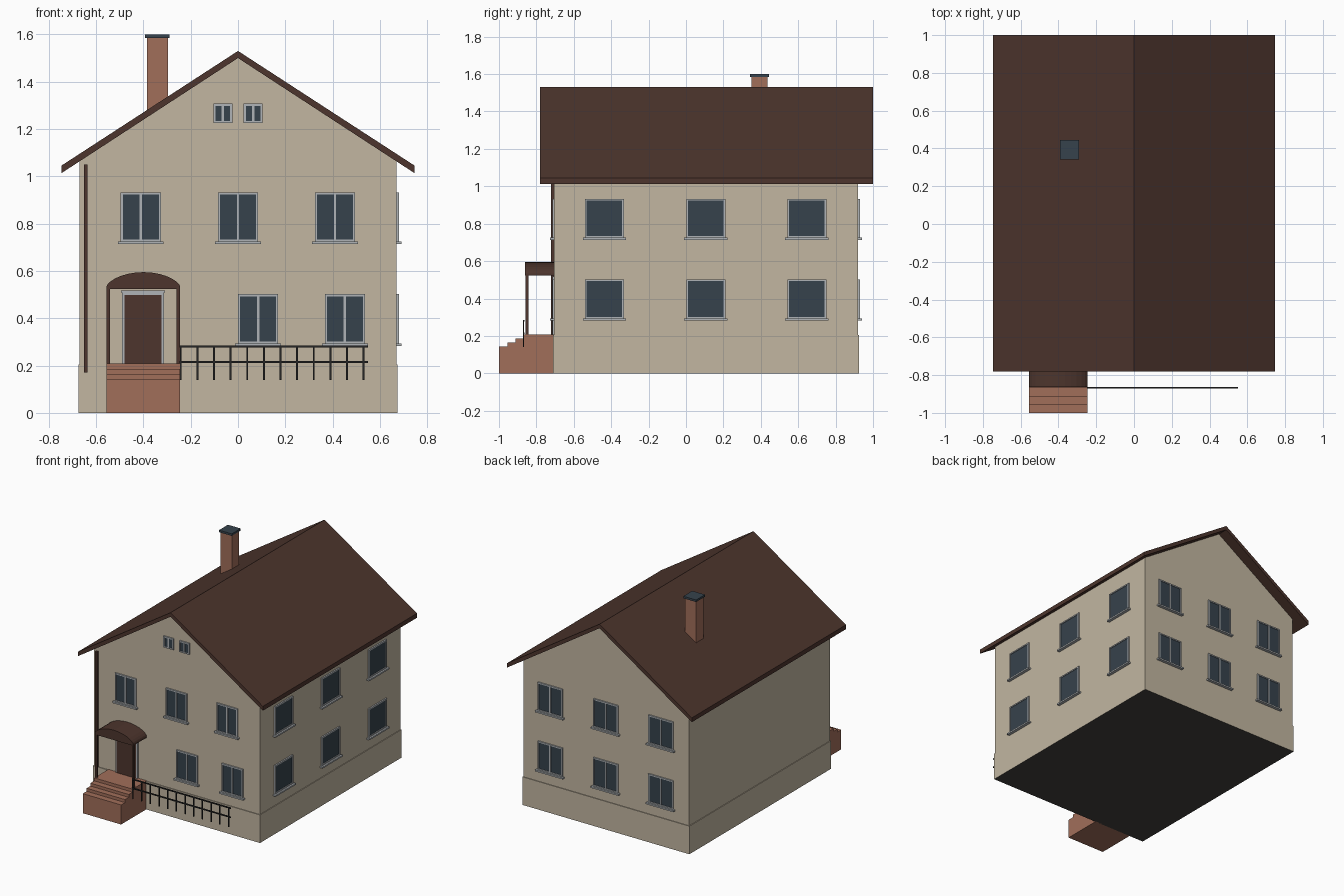
import bpy, bmesh, math
from mathutils import Vector

if "Cube" in bpy.data.objects:
    bpy.data.objects.remove(bpy.data.objects["Cube"])


def material(name, r, g, b):
    lin = lambda c: ((c / 255 + 0.055) / 1.055) ** 2.4 if c > 10 else c / 3294
    m = bpy.data.materials.new(name)
    m.diffuse_color = (lin(r), lin(g), lin(b), 1)
    m.use_nodes = True
    m.node_tree.nodes["Principled BSDF"].inputs["Base Color"].default_value = m.diffuse_color
    return m


PLASTER = material("beige plaster", 194, 182, 161)
ROOF = material("dark brown", 77, 53, 45)
BRICK = material("red brick", 161, 110, 90)
GLASS = material("slate glass", 54, 66, 76)
FRAME = material("light grey frame", 176, 180, 183)
METAL = material("black metal", 38, 38, 38)
BASE = material("dark underside", 66, 65, 62)


def add_box(bm, lo, hi, mat=0):
    """Box between two corners, with a material slot."""
    p = [Vector((x, y, z)) for x in (lo[0], hi[0]) for y in (lo[1], hi[1]) for z in (lo[2], hi[2])]
    v = [bm.verts.new(c) for c in p]
    faces = [bm.faces.new([v[i] for i in q]) for q in
             ((0, 1, 3, 2), (4, 6, 7, 5), (0, 4, 5, 1), (2, 3, 7, 6), (0, 2, 6, 4), (1, 5, 7, 3))]
    for f in faces:
        f.material_index = mat


def finish(bm, name, *mats):
    bmesh.ops.recalc_face_normals(bm, faces=bm.faces)
    me = bpy.data.meshes.new(name)
    bm.to_mesh(me)
    bm.free()
    for m in mats:
        me.materials.append(m)
    ob = bpy.data.objects.new(name, me)
    bpy.context.collection.objects.link(ob)
    return ob


def box(name, lo, hi, mat):
    bm = bmesh.new()
    add_box(bm, lo, hi)
    return finish(bm, name, mat)


def prism(name, profile, a, b, axis, mat):
    """Extrude a 2D profile along x (profile is y,z) or y (profile is x,z)."""
    bm = bmesh.new()
    put = (lambda p, t: (p[0], t, p[1])) if axis == "y" else (lambda p, t: (t, p[0], p[1]))
    ends = [[bm.verts.new(put(p, t)) for p in profile] for t in (a, b)]
    n = len(profile)
    bm.faces.new(ends[0])
    bm.faces.new(ends[1][::-1])
    for i in range(n):
        j = (i + 1) % n
        bm.faces.new((ends[0][i], ends[1][i], ends[1][j], ends[0][j]))
    return finish(bm, name, mat)


# House body: plinth with dark underside, walls with gables
FRONT, BACK, SIDE = -0.705, 0.92, 0.67
plinth = box("plinth", (-0.675, -0.71, 0), (0.675, 0.925, 0.205), PLASTER)
plinth.data.materials.append(BASE)
for f in plinth.data.polygons:
    if f.normal.z < -0.5:
        f.material_index = 1
prism("walls", [(-SIDE, 0.205), (SIDE, 0.205), (SIDE, 1.064), (0, 1.5), (-SIDE, 1.064)],
      FRONT, BACK, "y", PLASTER)

# Roof
prism("roof", [(-0.747, 1.045), (0, 1.53), (0.747, 1.045), (0.747, 1.013), (0, 1.5), (-0.747, 1.013)],
      -0.78, 1.0, "y", ROOF)

# Chimney
box("chimney", (-0.385, 0.35, 1.22), (-0.295, 0.435, 1.587), BRICK)
box("chimney_cap", (-0.393, 0.342, 1.585), (-0.29, 0.445, 1.6), GLASS)


def window(name, side, u0, u1, z0, z1, mullion=True, sill=True):
    """Frame bars, glass plate and sill on the front, back or right wall."""
    bm = bmesh.new()

    def part(ua, ub, za, zb, depth, mat):
        if side == "front":
            add_box(bm, (ua, FRONT - depth, za), (ub, FRONT, zb), mat)
        elif side == "back":
            add_box(bm, (ua, BACK, za), (ub, BACK + depth, zb), mat)
        else:
            add_box(bm, (SIDE, ua, za), (SIDE + depth, ub, zb), mat)

    t = 0.009
    part(u0 + t, u1 - t, z0 + t, z1 - t, 0.005, 1)
    part(u0, u0 + t, z0, z1, 0.01, 0)
    part(u1 - t, u1, z0, z1, 0.01, 0)
    part(u0 + t, u1 - t, z0, z0 + t, 0.01, 0)
    part(u0 + t, u1 - t, z1 - t, z1, 0.01, 0)
    if mullion:
        c = (u0 + u1) / 2
        part(c - 0.005, c + 0.005, z0 + t, z1 - t, 0.01, 0)
    if sill:
        part(u0 - 0.012, u1 + 0.012, z0 - 0.011, z0, 0.022, 0)
    finish(bm, name, FRAME, GLASS)


UPPER, LOWER = (0.725, 0.932), (0.293, 0.502)
for i, c in enumerate((-0.411, 0, 0.41)):
    window(f"front_upper_window_{i}", "front", c - 0.085, c + 0.085, *UPPER)
for i, c in enumerate((0.085, 0.452)):
    window(f"front_lower_window_{i}", "front", c - 0.085, c + 0.085, *LOWER)
for i, c in enumerate((-0.064, 0.064)):
    window(f"attic_window_{i}", "front", c - 0.04, c + 0.04, 1.225, 1.307, sill=False)
for row, zs in (("upper", UPPER), ("lower", LOWER)):
    for i, c in enumerate((-0.436, 0.106, 0.646)):
        window(f"side_{row}_window_{i}", "right", c - 0.104, c + 0.104, *zs, mullion=False)
    for i, c in enumerate((-0.445, 0, 0.45)):
        window(f"back_{row}_window_{i}", "back", c - 0.1, c + 0.1, *zs)

# Entrance: stairs, door and its frame
prism("stairs", [(-0.705, 0), (-1, 0), (-1, 0.143), (-0.955, 0.143), (-0.955, 0.165), (-0.912, 0.165),
                 (-0.912, 0.186), (-0.868, 0.186), (-0.868, 0.208), (-0.705, 0.208)],
      -0.555, -0.245, "x", BRICK)
box("door", (-0.48, FRONT - 0.012, 0.208), (-0.323, FRONT, 0.498), ROOF)
bm = bmesh.new()
for lo, hi in (((-0.49, 0.208), (-0.48, 0.508)), ((-0.323, 0.208), (-0.313, 0.508)),
               ((-0.48, 0.498), (-0.323, 0.508)), ((-0.495, 0.508), (-0.308, 0.517))):
    add_box(bm, (lo[0], FRONT - 0.01, lo[1]), (hi[0], FRONT, hi[1]))
finish(bm, "door_frame", FRAME)

# Arched canopy on two posts
arch = [(-0.4 + 0.155 * math.cos(a), 0.535 + 0.06 * math.sin(a) ** 1.3)
        for a in (math.pi * i / 14 for i in range(15))]
prism("canopy", [(-0.555, 0.523)] + [(-0.245, 0.523)] + arch, -0.862, FRONT, "y", ROOF)
for side, x in (("left", -0.555), ("right", -0.259)):
    box(f"canopy_post_{side}", (x, -0.857, 0.205), (x + 0.014, -0.842, 0.525), ROOF)

# Downpipe at the front corner
box("downpipe", (-0.65, -0.722, 0.17), (-0.636, FRONT, 1.05), ROOF)

# Railing
bm = bmesh.new()
for z in (0.215, 0.281):
    add_box(bm, (-0.248, -0.872, z - 0.004), (0.55, -0.864, z + 0.004))
for i in range(12):
    x = -0.242 + i * 0.0703
    add_box(bm, (x - 0.004, -0.871, 0.14), (x + 0.004, -0.865, 0.281))
finish(bm, "railing", METAL)
